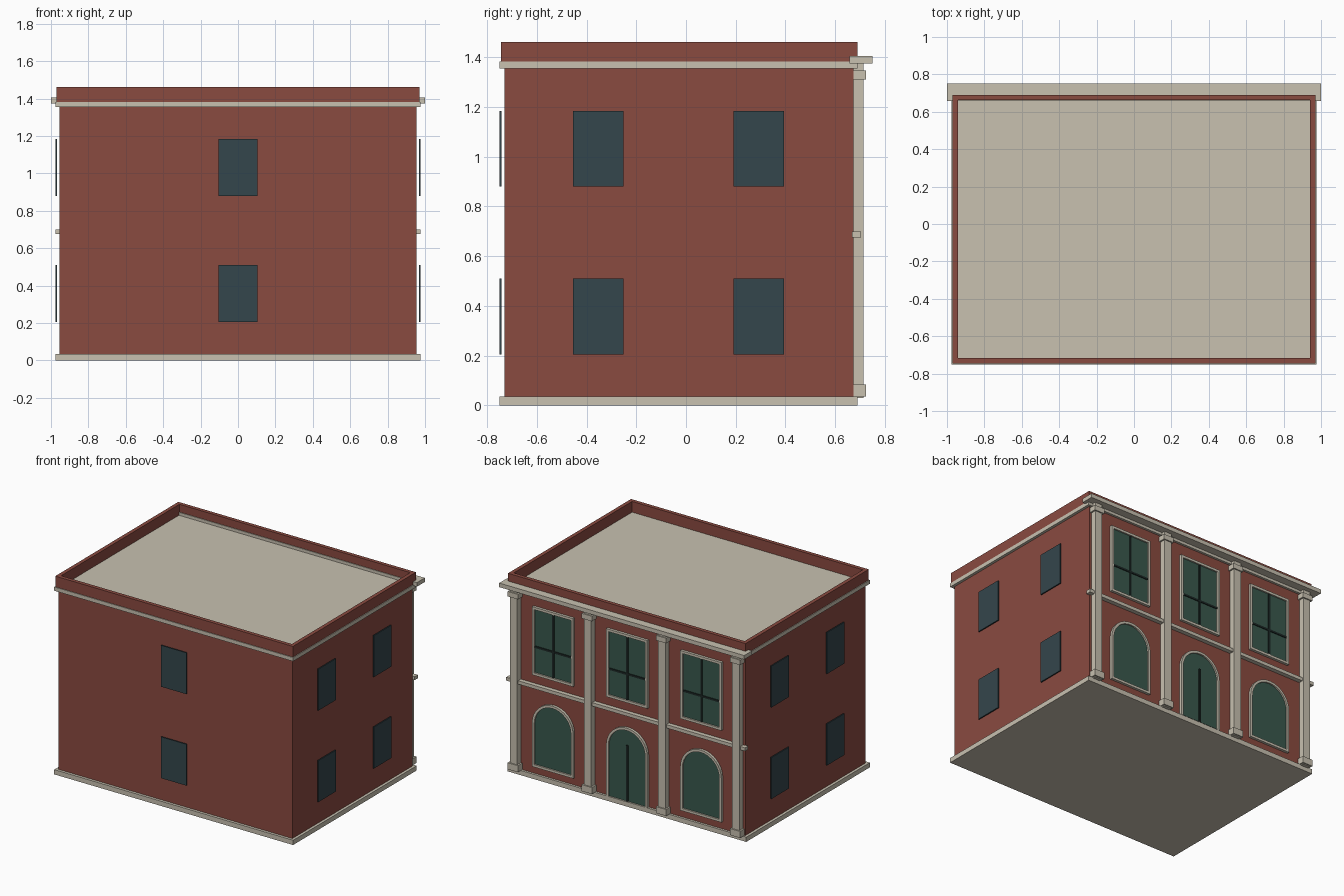
import bpy, bmesh, math

if "Cube" in bpy.data.objects:
    bpy.data.objects.remove(bpy.data.objects["Cube"])


def material(name, rgb):
    m = bpy.data.materials.new(name)
    m.diffuse_color = (*rgb, 1)
    m.use_nodes = True
    m.node_tree.nodes["Principled BSDF"].inputs["Base Color"].default_value = m.diffuse_color
    return m


BRICK = material("red brick", (0.254, 0.069, 0.051))
STONE = material("pale stone", (0.578, 0.533, 0.434))
GLASS = material("dark blue glass", (0.034, 0.061, 0.072))
GREEN = material("green glass", (0.041, 0.098, 0.074))
BAR = material("dark bar", (0.012, 0.021, 0.019))


def finish(name, bm, mat):
    bmesh.ops.recalc_face_normals(bm, faces=bm.faces)
    me = bpy.data.meshes.new(name)
    bm.to_mesh(me)
    bm.free()
    me.materials.append(mat)
    ob = bpy.data.objects.new(name, me)
    bpy.context.collection.objects.link(ob)
    return ob


def box(name, mat, x0, x1, y0, y1, z0, z1):
    bm = bmesh.new()
    bmesh.ops.create_cube(bm, size=1)
    for v in bm.verts:
        v.co = (x1 if v.co.x > 0 else x0, y1 if v.co.y > 0 else y0, z1 if v.co.z > 0 else z0)
    return finish(name, bm, mat)


def outline(cx, half, z0, z1, arched):
    """Opening outline in the facade plane; z1 is the top of the arch or lintel."""
    if not arched:
        return [(cx - half, z0), (cx + half, z0), (cx + half, z1), (cx - half, z1)]
    spring, n = z1 - half, 16
    arc = [(cx + half * math.cos(math.pi * i / n), spring + half * math.sin(math.pi * i / n))
           for i in range(n + 1)]
    return [(cx - half, z0), (cx + half, z0)] + arc


def panel(name, mat, pts, y0, y1):
    bm = bmesh.new()
    a = [bm.verts.new((x, y0, z)) for x, z in pts]
    b = [bm.verts.new((x, y1, z)) for x, z in pts]
    bm.faces.new(a)
    bm.faces.new(b)
    for i in range(len(pts)):
        j = (i + 1) % len(pts)
        bm.faces.new((a[i], a[j], b[j], b[i]))
    return finish(name, bm, mat)


def frame(name, mat, outer, inner, y0, y1):
    bm = bmesh.new()
    rings = [[bm.verts.new((x, y, z)) for x, z in pts]
             for pts, y in ((outer, y0), (outer, y1), (inner, y1), (inner, y0))]
    n = len(outer)
    for k in range(4):
        p, q = rings[k], rings[(k + 1) % 4]
        for i in range(n):
            j = (i + 1) % n
            bm.faces.new((p[i], p[j], q[j], q[i]))
    return finish(name, bm, mat)


WALL = 0.673  # plane of the decorated facade

# Body, plinth, roof slab
box("walls", BRICK, -0.955, 0.955, -0.73, WALL, 0.02, 1.37)
box("plinth", STONE, -0.975, 0.975, -0.75, 0.69, 0, 0.035)
box("roof_slab", STONE, -0.975, 0.975, -0.75, 0.69, 1.355, 1.383)

# Parapet ring
X, Y0, Y1, T = 0.97, -0.745, 0.69, 0.028
frame_pts = [(-X, Y0), (X, Y0), (X, Y1), (-X, Y1)]
inner_pts = [(-X + T, Y0 + T), (X - T, Y0 + T), (X - T, Y1 - T), (-X + T, Y1 - T)]
parapet = frame("parapet", BRICK, frame_pts, inner_pts, 1.38, 1.462)
for v in parapet.data.vertices:  # lay the ring flat
    v.co = (v.co.x, v.co.z, v.co.y)
parapet.data.flip_normals()

# Facade cornice and floor band
box("cornice", STONE, -1.0, 1.0, 0.657, 0.75, 1.375, 1.405)
box("floor_band", STONE, -0.975, 0.975, 0.668, 0.705, 0.675, 0.70)

# Pilasters with base and capital
for i, cx in enumerate((-0.907, -0.303, 0.303, 0.907)):
    box(f"pilaster_{i}", STONE, cx - 0.03, cx + 0.03, 0.665, 0.715, 0.03, 1.376)
    box(f"pilaster_base_{i}", STONE, cx - 0.042, cx + 0.042, 0.668, 0.724, 0.035, 0.083)
    box(f"pilaster_capital_{i}", STONE, cx - 0.042, cx + 0.042, 0.668, 0.724, 1.31, 1.347)

# Facade openings: arches below, rectangular windows above
H, F = 0.168, 0.018
for i, cx in enumerate((-0.605, 0, 0.605)):
    door = cx == 0
    z0 = 0.035 if door else 0.09
    inner_z0 = z0 if door else z0 + F
    out = outline(cx, H, z0, 0.58, True)
    inn = outline(cx, H - F, inner_z0 + (0.001 if door else 0), 0.58 - F, True)
    frame(f"arch_frame_{i}", STONE, out, inn, 0.668, 0.692)
    panel("door" if door else f"arch_glass_{i}", GREEN, inn, 0.668, 0.681)
    if door:
        box("door_split", BAR, -0.007, 0.007, 0.67, 0.688, 0.036, 0.45)

    out = outline(cx, H, 0.767, 1.27, False)
    inn = outline(cx, H - F, 0.767 + F, 1.27 - F, False)
    frame(f"upper_frame_{i}", STONE, out, inn, 0.668, 0.692)
    panel(f"upper_glass_{i}", GREEN, inn, 0.668, 0.681)
    box(f"upper_mullion_{i}", BAR, cx - 0.007, cx + 0.007, 0.67, 0.687, 0.785, 1.252)
    box(f"upper_transom_{i}", BAR, cx - H + F, cx + H - F, 0.67, 0.687, 0.968, 0.982)

# Plain windows standing just off the other three walls
for z0, z1, floor in ((0.205, 0.51, "lower"), (0.88, 1.185, "upper")):
    box(f"{floor}_plain_window", GLASS, -0.105, 0.105, -0.75, -0.742, z0, z1)
    for s in (-1, 1):
        for y0, y1 in ((-0.455, -0.252), (0.191, 0.395)):
            a, b = sorted((s * 0.967, s * 0.976))
            box(f"{floor}_side_window", GLASS, a, b, y0, y1, z0, z1)
